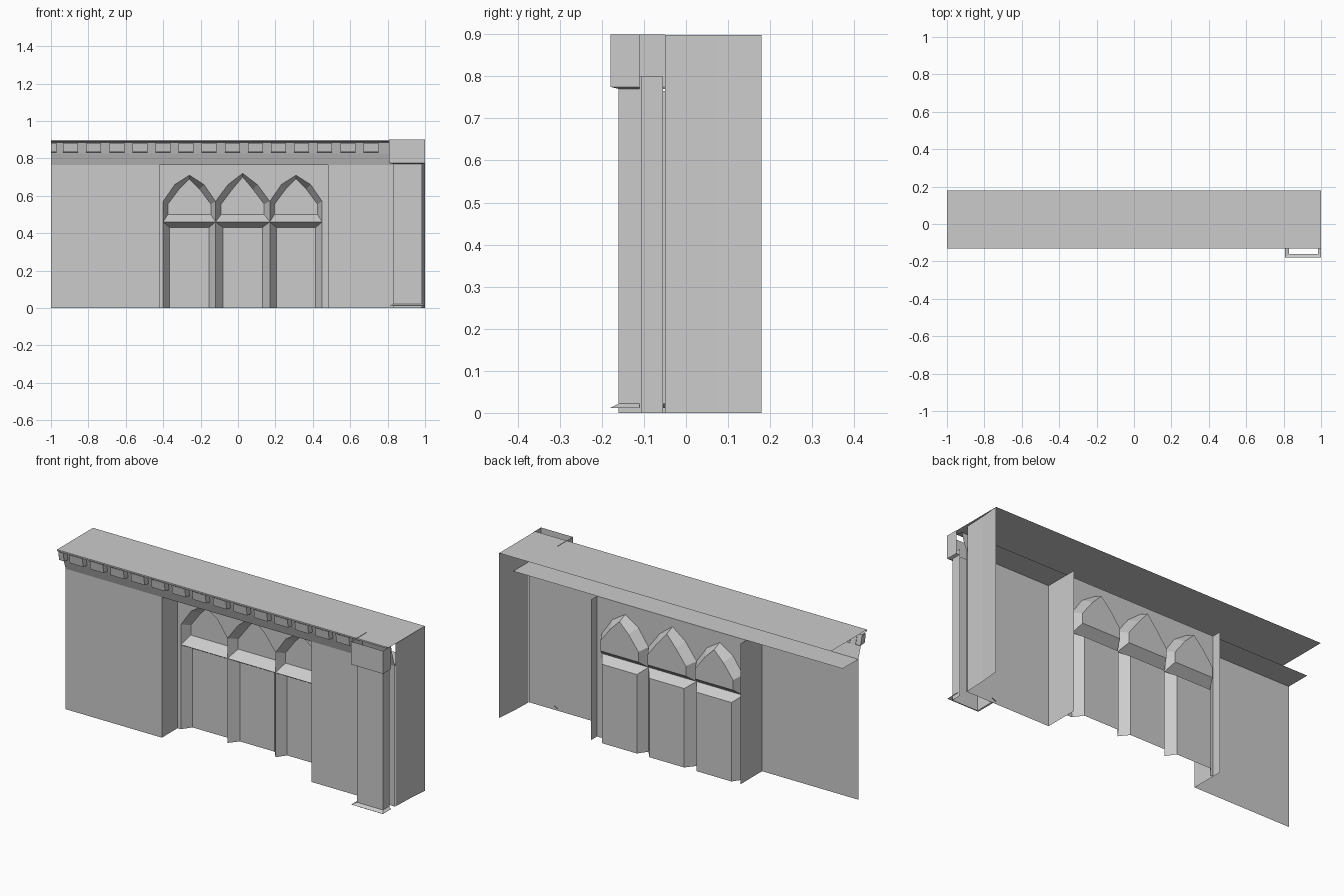
import bpy, bmesh

if "Cube" in bpy.data.objects:
    bpy.data.objects.remove(bpy.data.objects["Cube"])


def make(name, faces):
    """Object from polygons given as point lists; coincident points are welded."""
    bm = bmesh.new()
    for pts in faces:
        bm.faces.new([bm.verts.new(p) for p in pts])
    bmesh.ops.remove_doubles(bm, verts=bm.verts, dist=0.0005)
    mesh = bpy.data.meshes.new(name)
    bm.to_mesh(mesh)
    bm.free()
    ob = bpy.data.objects.new(name, mesh)
    bpy.context.collection.objects.link(ob)
    return ob


def sweep_x(profile, x0, x1):
    """Sheet: a (y, z) profile stretched along x."""
    return [[(x0, *a), (x1, *a), (x1, *b), (x0, *b)]
            for a, b in zip(profile, profile[1:])]


def sweep_z(plan, z0, z1):
    """Sheet: an (x, y) plan line raised along z."""
    return [[(*a, z0), (*b, z0), (*b, z1), (*a, z1)]
            for a, b in zip(plan, plan[1:])]


WALL, RIDGE, DEEP = -0.055, 0.08, 0.13   # y planes
LEFT, RIGHT = -0.42, 0.48                # recess sides
HEAD = 0.765                             # recess top

# Front wall either side of the recess, with the deep recess sides
make("wall_left", sweep_z([(-1, WALL), (LEFT, WALL), (LEFT, DEEP)], 0, HEAD))
make("wall_right", sweep_z([(RIGHT, DEEP), (RIGHT, WALL), (0.985, WALL)], 0, HEAD))

# Flared cornice, flat roof sheet and recess ceiling
make("cornice", sweep_x([(WALL, HEAD), (-0.075, 0.825), (-0.09, 0.885),
                         (-0.13, 0.89), (-0.13, 0.898)], -1, 0.985))
make("roof", sweep_x([(-0.13, 0.898), (0.18, 0.898)], -1, 1))
make("recess_ceiling", sweep_x([(WALL, HEAD), (RIDGE, HEAD)], -1, 0.985))

# Row of dentils
dentils = []
spans = [(-1, -0.97)] + [(-0.935 + 0.1235 * k, -0.855 + 0.1235 * k) for k in range(14)]
for a, b in spans:
    dentils += sweep_x([(-0.073, 0.83), (-0.112, 0.835), (-0.118, 0.882)], a, b)
    for x in (a, b):
        dentils.append([(x, -0.073, 0.83), (x, -0.112, 0.835),
                        (x, -0.118, 0.882), (x, -0.088, 0.882)])
make("dentils", dentils)

# Three bays: pointed window above, door panel below, both splayed inwards
bays = [(-0.26, 0.14), (0.025, 0.145), (0.31, 0.14)]
spandrel = [(RIGHT, RIDGE, 0.57), (RIGHT, RIDGE, HEAD),
            (LEFT, RIDGE, HEAD), (LEFT, RIDGE, 0.57)]


def mirrored(half):
    return half + [(-x, z) for x, z in reversed(half) if x]


for i, (c, w) in enumerate(bays):
    peak = 0.72 if i == 1 else 0.71
    arch_out = mirrored([(-w, 0.46), (-w, 0.57), (-0.078, 0.66), (0, peak)])
    arch_in = mirrored([(-0.115, 0.5), (-0.115, 0.555), (-0.055, 0.635), (0, peak - 0.02)])
    door_out = mirrored([(-w, 0), (-w, 0.46)])
    door_in = mirrored([(-0.105, 0), (-0.105, 0.43)])
    for label, outer, inner in (("window", arch_out, arch_in), ("door", door_out, door_in)):
        o = [(c + x, RIDGE, z) for x, z in outer]
        n = [(c + x, DEEP, z) for x, z in inner]
        faces = [[o[k], o[k + 1], n[k + 1], n[k]] for k in range(len(o) - 1)]
        if label == "window":
            faces.append([o[-1], o[0], n[0], n[-1]])   # sloping sill
        make(f"{label}_{i + 1}", faces + [n])
    spandrel += [(c + x, RIDGE, z) for x, z in arch_out[1:-1]]

# Tracery panel above the arches and narrow strips beside them
make("arch_panel", [spandrel])
make("recess_edges", sweep_z([(LEFT, RIDGE), (-0.40, RIDGE)], 0, 0.57)
     + sweep_z([(0.45, RIDGE), (RIGHT, RIDGE)], 0, 0.57))

# Corner pillar with flared capital and thin foot
make("pillar", sweep_z([(0.83, WALL), (0.83, -0.16), (0.985, -0.16), (0.985, -0.105)], 0, 0.8))
cap = [(0.808, -0.05), (0.808, -0.18), (1, -0.18), (1, -0.11)]
neck = [(0.83, -0.05), (0.83, -0.16), (0.985, -0.16), (0.985, -0.11)]
make("capital", sweep_z(cap, 0.775, 0.9)
     + [[(*cap[k], 0.775), (*cap[k + 1], 0.775), (*neck[k + 1], 0.77), (*neck[k], 0.77)]
        for k in range(3)])
make("pillar_foot", [[(*cap[k], 0.012), (*cap[k + 1], 0.012),
                      (*neck[k + 1], 0.022), (*neck[k], 0.022)] for k in range(3)])

# End wall
make("end_wall", sweep_z([(0.985, -0.05), (0.99, 0.07), (1, 0.18)], 0, 0.898))
